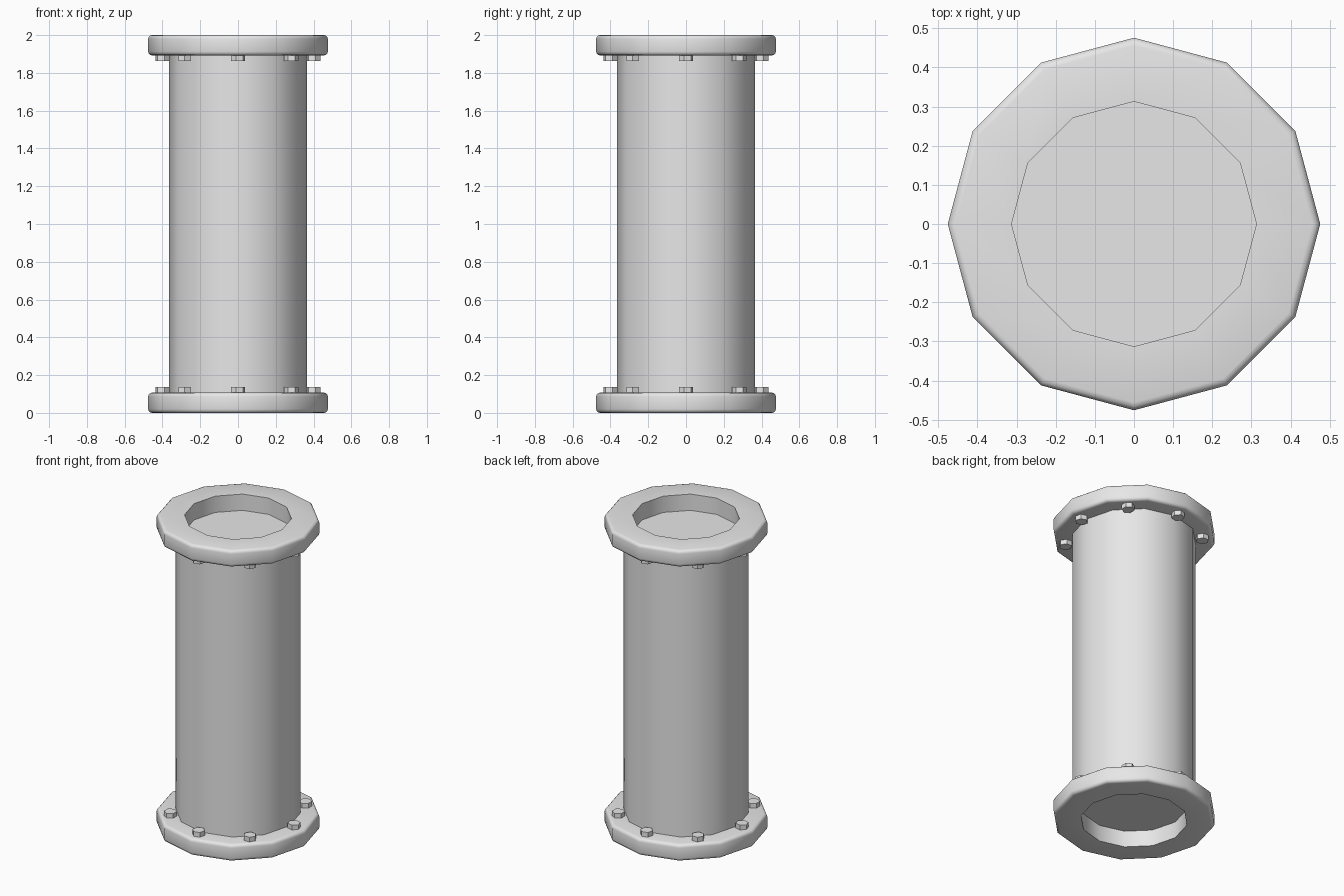
import bpy, bmesh
from math import cos, sin, pi, radians

cube = bpy.data.objects.get("Cube")
if cube:
    bpy.data.objects.remove(cube, do_unlink=True)

HEIGHT, THICK = 2.0, 0.107
OUTER, BORE, PIPE = 0.476, 0.313, 0.365
SIDES, BOLTS = 12, 8

grey = bpy.data.materials.new("light grey metal")
grey.use_nodes = True
grey.diffuse_color = (0.8, 0.8, 0.8, 1)
grey.node_tree.nodes["Principled BSDF"].inputs["Base Color"].default_value = (0.8, 0.8, 0.8, 1)


def make_object(name, bm, smooth_angle):
    bmesh.ops.recalc_face_normals(bm, faces=bm.faces[:])
    mesh = bpy.data.meshes.new(name)
    bm.to_mesh(mesh)
    bm.free()
    mesh.materials.append(grey)
    ob = bpy.data.objects.new(name, mesh)
    bpy.context.collection.objects.link(ob)
    if smooth_angle:
        bpy.ops.object.select_all(action='DESELECT')
        ob.select_set(True)
        bpy.context.view_layer.objects.active = ob
        bpy.ops.object.shade_smooth_by_angle(angle=radians(smooth_angle))
    return ob


def prism(bm, sides, radius, z0, z1, centre=(0, 0), turn=0):
    rings = [[bm.verts.new((centre[0] + radius * cos(turn + 2 * pi * i / sides),
                            centre[1] + radius * sin(turn + 2 * pi * i / sides), z))
              for i in range(sides)] for z in (z0, z1)]
    for ring in rings:
        bm.faces.new(ring)
    for i in range(sides):
        j = (i + 1) % sides
        bm.faces.new((rings[0][i], rings[0][j], rings[1][j], rings[1][i]))


def flange(name, base):
    # Ring profile with rounded outer corners, turned around the z axis
    r, steps = 0.02, 3
    arc = [pi / 2 * k / steps for k in range(steps + 1)]
    profile = [(BORE, 0)]
    profile += [(OUTER - r + r * sin(a), r - r * cos(a)) for a in arc]
    profile += [(OUTER - r + r * cos(a), THICK - r + r * sin(a)) for a in arc]
    profile += [(BORE, THICK)]
    bm = bmesh.new()
    rings = [[bm.verts.new((x * cos(2 * pi * i / SIDES), x * sin(2 * pi * i / SIDES), base + z))
              for x, z in profile] for i in range(SIDES)]
    n = len(profile)
    for i in range(SIDES):
        a, b = rings[i], rings[(i + 1) % SIDES]
        for k in range(n):
            m = (k + 1) % n
            bm.faces.new((a[k], b[k], b[m], a[m]))
    make_object(name, bm, 40)


# Closed pipe between the two flanges
bm = bmesh.new()
prism(bm, SIDES, PIPE, THICK - 0.002, HEIGHT - THICK + 0.002)
make_object("pipe", bm, 40)

# Flanges
flange("bottom_flange", 0)
flange("top_flange", HEIGHT - THICK)

# Hexagonal bolt heads on the inner face of each flange
for end, z0, z1 in (("bottom", THICK - 0.005, 0.137),
                    ("top", HEIGHT - 0.137, HEIGHT - THICK + 0.005)):
    bm = bmesh.new()
    for i in range(BOLTS):
        a = 2 * pi * i / BOLTS
        prism(bm, 6, 0.038, z0, z1, (0.4 * cos(a), 0.4 * sin(a)), a + pi / 4)
    make_object(end + "_bolts", bm, 0)
